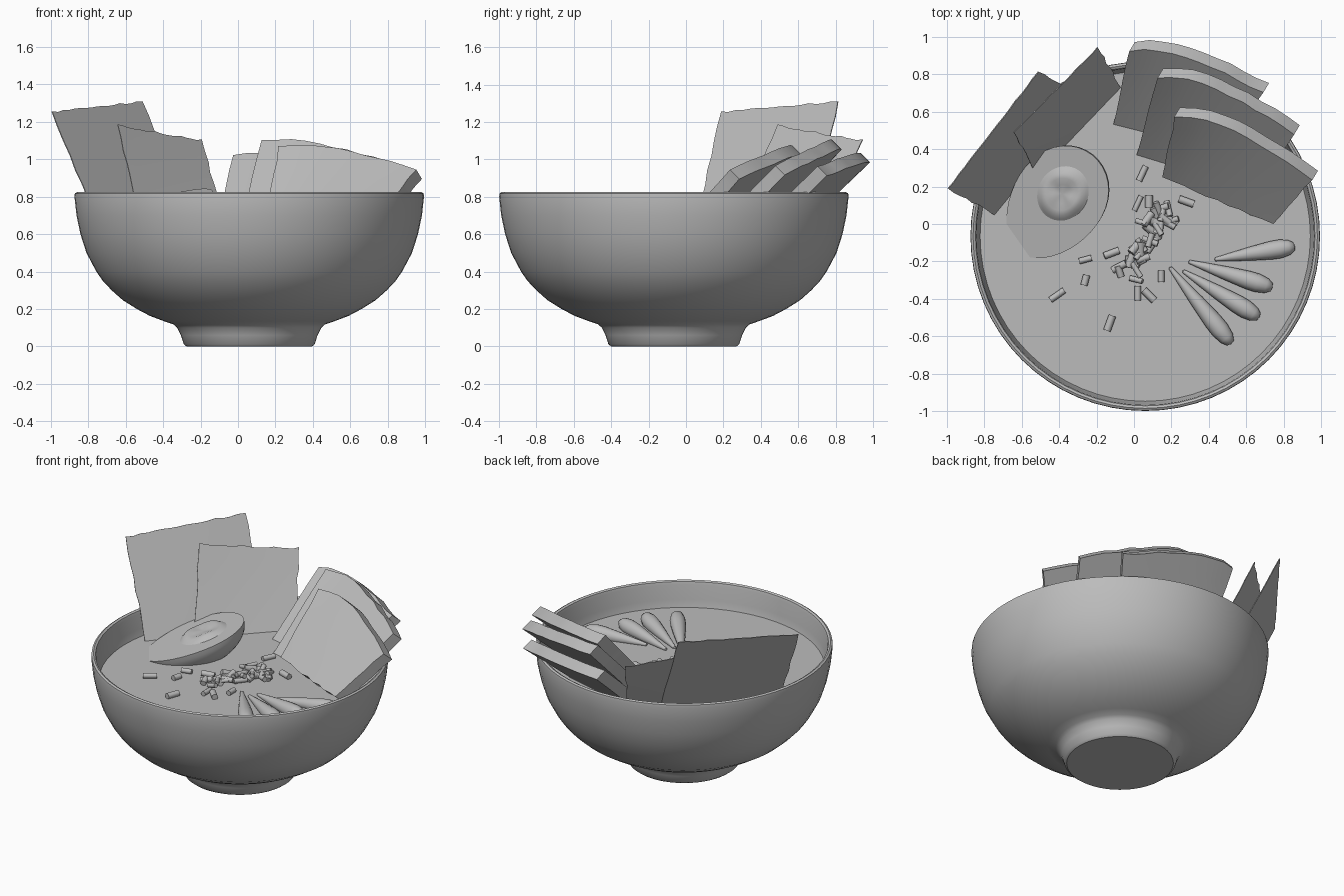
import bpy, bmesh, math, random
from mathutils import Vector, Matrix

random.seed(4)
cube = bpy.data.objects.get("Cube")
if cube:
    bpy.data.objects.remove(cube)

grey = bpy.data.materials.new("plain_grey")
grey.use_nodes = True
grey.diffuse_color = (0.5, 0.5, 0.5, 1)
grey.node_tree.nodes["Principled BSDF"].inputs["Base Color"].default_value = (0.5, 0.5, 0.5, 1)

CENTRE = Vector((0.06, -0.065, 0))
SOUP_Z = 0.65


def finish(name, bm, angle=35):
    """Turn a bmesh into a shaded, coloured object."""
    bmesh.ops.recalc_face_normals(bm, faces=bm.faces)
    mesh = bpy.data.meshes.new(name)
    bm.to_mesh(mesh)
    bm.free()
    mesh.materials.append(grey)
    obj = bpy.data.objects.new(name, mesh)
    bpy.context.collection.objects.link(obj)
    bpy.ops.object.select_all(action='DESELECT')
    obj.select_set(True)
    bpy.context.view_layer.objects.active = obj
    bpy.ops.object.shade_smooth_by_angle(angle=math.radians(angle))
    return obj


def lathe(profile, steps, matrix, bm=None):
    """Spin (radius, height) points around the local z axis."""
    bm = bm or bmesh.new()
    verts = [bm.verts.new((r, 0, z)) for r, z in profile]
    edges = [bm.edges.new(pair) for pair in zip(verts, verts[1:])]
    spun = bmesh.ops.spin(bm, geom=verts + edges, axis=(0, 0, 1), cent=(0, 0, 0),
                          angle=math.tau, steps=steps, use_duplicate=False)
    bmesh.ops.remove_doubles(bm, verts=bm.verts, dist=0.0005)
    bmesh.ops.transform(bm, matrix=matrix, verts=bm.verts)
    return bm


def sheet(name, corners, nu, nv, bend, thickness, ragged):
    """Bent slab from upper-left, upper-right, lower-left, lower-right corners."""
    ul, ur, ll, lr = map(Vector, corners)
    bm = bmesh.new()
    rows = []
    for j in range(nv + 1):
        v = j / nv
        row = []
        for i in range(nu + 1):
            u = i / nu
            p = ll.lerp(lr, u).lerp(ul.lerp(ur, u), v)
            p += Vector(bend) * math.sin(math.pi * u ** 0.7) * v
            if j in (0, nv):
                p += (ul - ll).normalized() * random.uniform(-ragged, ragged)
            if i in (0, nu):
                p += (ur - ul).normalized() * random.uniform(-ragged, ragged)
            row.append(bm.verts.new(p))
        rows.append(row)
    for a, b in zip(rows, rows[1:]):
        for i in range(nu):
            bm.faces.new((a[i], a[i + 1], b[i + 1], b[i]))
    extruded = bmesh.ops.extrude_face_region(bm, geom=bm.faces[:], use_keep_orig=True)
    moved = [g for g in extruded["geom"] if isinstance(g, bmesh.types.BMVert)]
    bmesh.ops.translate(bm, vec=thickness, verts=moved)
    return finish(name, bm)


# Bowl: foot, rounded wall, lip and inside
wall = [(0, 0), (0.335, 0), (0.35, 0.012), (0.365, 0.06), (0.385, 0.1), (0.405, 0.118),
        (0.455, 0.135), (0.53, 0.163), (0.6, 0.2), (0.675, 0.247), (0.735, 0.3),
        (0.782, 0.35), (0.817, 0.4), (0.87, 0.5), (0.902, 0.6), (0.923, 0.7),
        (0.934, 0.8), (0.932, 0.818), (0.92, 0.825), (0.907, 0.818), (0.902, 0.8),
        (0.893, 0.7), (0.876, 0.62), (0.8, 0.45), (0.6, 0.25), (0, 0.15)]
finish("bowl", lathe(wall, 64, Matrix.Translation(CENTRE)))

# Soup surface
bm = bmesh.new()
bmesh.ops.create_circle(bm, cap_ends=True, segments=64, radius=0.884,
                        matrix=Matrix.Translation(CENTRE + Vector((0, 0, SOUP_Z))))
finish("soup", bm)

# Seaweed sheets
sheet("seaweed_outer", [(-0.995, 0.19, 1.25), (-0.515, 0.815, 1.31),
                        (-0.74, 0.05, 0.63), (-0.25, 0.67, 0.66)],
      16, 8, (0, 0, 0), (0.004, -0.003, 0.002), 0.006)
sheet("seaweed_inner", [(-0.645, 0.49, 1.18), (-0.195, 0.945, 1.1),
                        (-0.52, 0.26, 0.64), (-0.07, 0.73, 0.64)],
      16, 8, (0, 0, 0), (0.003, -0.003, 0.002), 0.006)

# Meat slices, fanned from back to front
slices = {
    "meat_slice_back": [(-0.03, 0.92, 1.02), (0.69, 0.7, 0.96),
                        (-0.11, 0.51, 0.63), (0.46, 0.36, 0.63)],
    "meat_slice_middle": [(0.12, 0.78, 1.1), (0.86, 0.48, 0.97),
                          (0.01, 0.35, 0.63), (0.66, 0.18, 0.66)],
    "meat_slice_front": [(0.22, 0.57, 1.07), (0.95, 0.24, 0.95),
                         (0.15, 0.25, 0.7), (0.74, 0.0, 0.68)],
}
for name, corners in slices.items():
    sheet(name, corners, 10, 5, (0.02, 0.06, 0.035), (0.03, 0.05, -0.05), 0.006)

# Half egg, cut face up and leaning, with a raised yolk
egg_place = (Matrix.Translation((-0.42, 0.11, 0.74))
             @ Matrix.Rotation(math.radians(-18), 4, (-0.574, 0.819, 0))
             @ Matrix.Rotation(math.radians(52), 4, 'Z'))
shell = [(0, 0)] + [(math.cos(t * math.pi / 20), -0.75 * math.sin(t * math.pi / 20))
                    for t in range(11)]
bm = lathe(shell, 40, Matrix.Diagonal((0.34, 0.245, 0.26, 1)))
for v in bm.verts:
    v.co.y *= 1 + 0.35 * v.co.x
bmesh.ops.transform(bm, matrix=egg_place, verts=bm.verts)
finish("egg_half", bm, 40)

dome = [(0, 0.016), (0.05, 0.018), (0.085, 0.026), (0.11, 0.022), (0.13, 0.008), (0.145, -0.002)]
bm = lathe(dome, 32, Matrix.Diagonal((1.1, 0.95, 1, 1)))
for v in bm.verts:
    v.co.z += 0.004 * math.sin(3 * math.atan2(v.co.y, v.co.x)) * (v.co.z > 0.01)
bmesh.ops.transform(bm, matrix=egg_place @ Matrix.Translation((0.07, 0, 0)), verts=bm.verts)
finish("egg_yolk", bm, 60)

# Tapered shoots, thin end towards the middle
shoots = [((0.43, -0.19), (0.86, -0.12)), ((0.29, -0.2), (0.74, -0.34)),
          ((0.26, -0.25), (0.67, -0.5)), ((0.19, -0.23), (0.52, -0.64))]
for k, (a, b) in enumerate(shoots):
    start, end = Vector((*a, 0.655)), Vector((*b, 0.675))
    run = end - start
    taper = [(0, 0), (0.01, 0.01), (0.022, 0.2), (0.037, 0.45), (0.049, 0.7),
             (0.05, 0.82), (0.04, 0.93), (0.022, 0.99), (0, 1)]
    place = Matrix.Translation(start) @ run.to_track_quat('Z', 'Y').to_matrix().to_4x4()
    finish(f"shoot_{k + 1}", lathe([(r, t * run.length) for r, t in taper], 14, place), 50)

# Chopped onion: a heap plus strays
strays = [(0.045, 0.27, 65), (0.28, 0.12, -20), (-0.26, -0.19, 15), (-0.26, -0.3, 75),
          (-0.41, -0.38, 35), (-0.13, -0.53, 70), (0.02, -0.37, 90), (0.08, -0.38, -45),
          (0.145, -0.28, 90), (0.02, 0.11, 65), (0.08, 0.12, 90)]
pieces = [(x, y, SOUP_Z + 0.015, yaw, 0) for x, y, yaw in strays]
for _ in range(42):
    along = random.uniform(-1, 1)
    x = 0.04 + 0.13 * along + random.gauss(0, 0.035)
    y = -0.09 + 0.14 * along + random.gauss(0, 0.04)
    z = SOUP_Z + 0.015 + random.random() * 0.05 * (1 - abs(along))
    pieces.append((x, y, z, random.uniform(0, 180), random.uniform(-20, 20)))
bm = bmesh.new()
for x, y, z, yaw, pitch in pieces:
    radius = random.uniform(0.014, 0.022)
    place = (Matrix.Translation((x, y, z)) @ Matrix.Rotation(math.radians(yaw), 4, 'Z')
             @ Matrix.Rotation(math.radians(90 + pitch), 4, 'Y'))
    bmesh.ops.create_cone(bm, cap_ends=True, segments=10, radius1=radius, radius2=radius,
                          depth=random.uniform(0.055, 0.09), matrix=place)
finish("chopped_onion", bm, 45)
